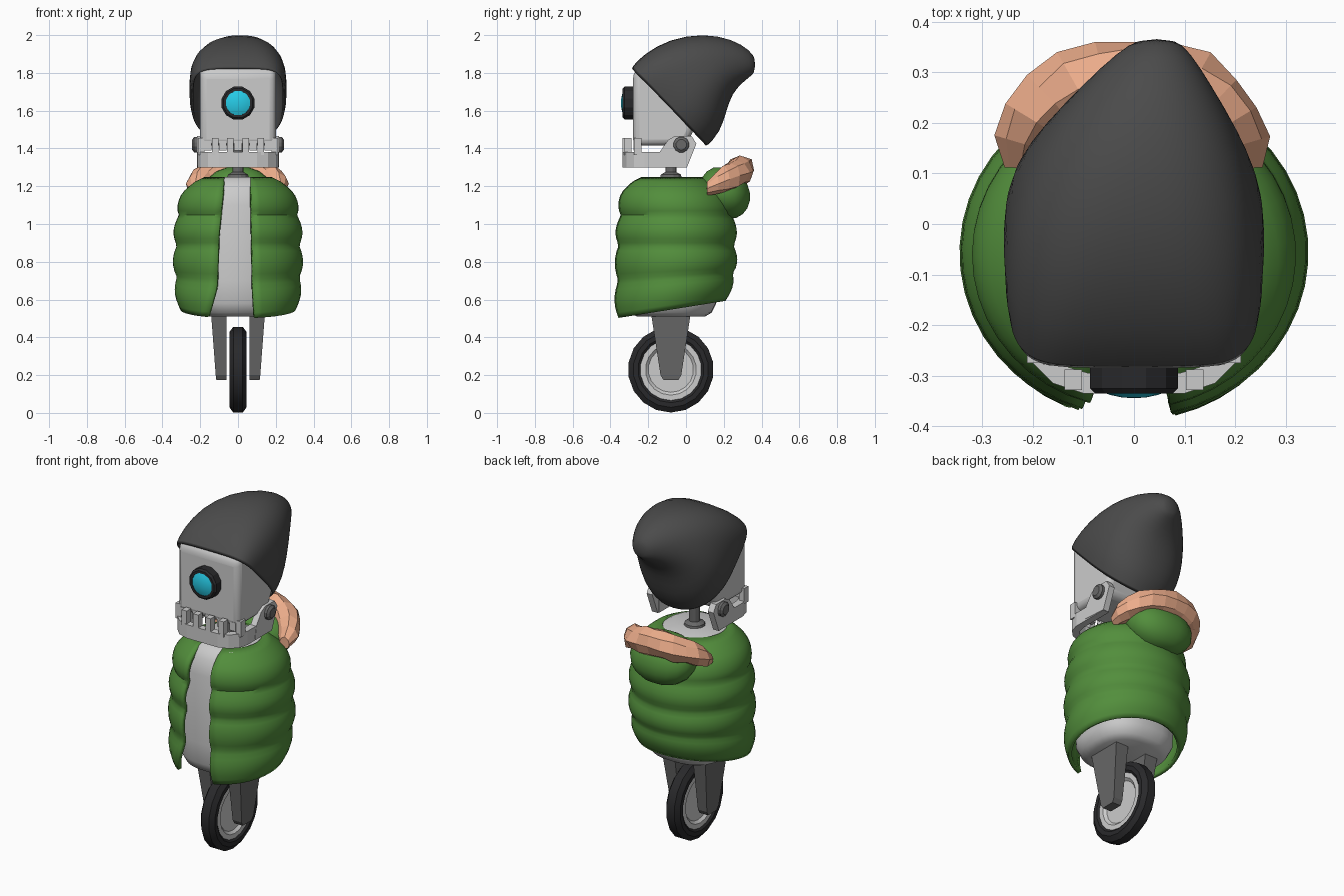
import bpy, bmesh, math, random
from math import sin, cos, pi, asin

if "Cube" in bpy.data.objects:
    bpy.data.objects.remove(bpy.data.objects["Cube"])

random.seed(4)

def material(name, rgb):
    m = bpy.data.materials.new(name)
    m.diffuse_color = (*rgb, 1)
    m.use_nodes = True
    m.node_tree.nodes["Principled BSDF"].inputs["Base Color"].default_value = m.diffuse_color
    return m

GREEN = material("green_cloth", (0.085, 0.27, 0.045))
FUR = material("tan_fur", (0.85, 0.42, 0.26))
HAT = material("dark_knit", (0.07, 0.07, 0.07))
BLACK = material("black_rubber", (0.022, 0.022, 0.024))
STEEL = material("dark_steel", (0.14, 0.14, 0.14))
CYAN = material("cyan_glass", (0.02, 0.6, 0.8))
GREY = None

def loft(name, rings, mat=GREY, closed=True, caps=True, loop=False, angle=None):
    """Skin a list of equally long point rings."""
    bm = bmesh.new()
    vr = [[bm.verts.new(p) for p in r] for r in rings]
    n = len(rings[0])
    pairs = list(zip(vr, vr[1:])) + ([(vr[-1], vr[0])] if loop else [])
    for a, b in pairs:
        for i in range(n if closed else n - 1):
            j = (i + 1) % n
            bm.faces.new((a[i], a[j], b[j], b[i]))
    if caps and closed and not loop:
        bm.faces.new(vr[0])
        bm.faces.new(vr[-1])
    bmesh.ops.recalc_face_normals(bm, faces=bm.faces)
    me = bpy.data.meshes.new(name)
    bm.to_mesh(me)
    bm.free()
    ob = bpy.data.objects.new(name, me)
    bpy.context.collection.objects.link(ob)
    if mat:
        me.materials.append(mat)
    if angle:
        bpy.ops.object.select_all(action='DESELECT')
        ob.select_set(True)
        bpy.context.view_layer.objects.active = ob
        bpy.ops.object.shade_smooth_by_angle(angle=math.radians(angle))
    return ob

def sup(n, k):
    """Unit superellipse points."""
    out = []
    for i in range(k):
        c, s = cos(2 * pi * i / k), sin(2 * pi * i / k)
        out.append((math.copysign(abs(c) ** (2 / n), c), math.copysign(abs(s) ** (2 / n), s)))
    return out

def interp(table, t):
    for (a, u), (b, v) in zip(table, table[1:]):
        if t <= b:
            return u + (v - u) * max(0, (t - a) / (b - a))
    return table[-1][1]

def lathe(name, prof, axis, centre, k, mat=GREY, **kw):
    """Revolve (along, radius) pairs about x, y or z."""
    rings = []
    for h, r in prof:
        ring = []
        for i in range(k):
            u, v = r * cos(2 * pi * (i + .5) / k), r * sin(2 * pi * (i + .5) / k)
            p = {'x': (h, u, v), 'y': (u, h, v), 'z': (u, v, h)}[axis]
            ring.append(tuple(a + b for a, b in zip(p, centre)))
        rings.append(ring)
    return loft(name, rings, mat, **kw)

def box(name, c, s, mat=GREY):
    q = [(-.5, -.5), (.5, -.5), (.5, .5), (-.5, .5)]
    return loft(name, [[(c[0] + s[0]*u, c[1] + s[1]*v, c[2] + s[2]*w) for u, v in q] for w in (-.5, .5)], mat)

def prism(name, yz, x0, x1, mat=GREY):
    return loft(name, [[(x, y, z) for y, z in yz] for x in (x0, x1)], mat)

# Wheel: tyre and dished disc
W = (0, -0.08, 0.229)
lathe("tyre", [(-.03, .155), (-.045, .175), (-.045, .2), (-.025, .227), (.025, .227),
               (.045, .2), (.045, .175), (.03, .155)], 'x', W, 18, BLACK, loop=True, angle=25)
lathe("wheel_disc", [(-.022, .12), (-.036, .135), (-.036, .165), (.036, .165), (.036, .135), (.022, .12)],
      'x', W, 18, angle=25)

# Fork legs
for s, side in ((-1, "left"), (1, "right")):
    legs = [(.56, .06, .145, -.19, .03), (.2, .06, .118, -.135, -.025), (.175, .06, .115, -.12, -.04)]
    loft(f"{side}_fork_leg", [[(s*a, c, z), (s*b, c, z), (s*b, d, z), (s*a, d, z)] for z, a, b, c, d in legs], STEEL)

# Torso shell
torso = [(.51, .18), (.53, .215), (.58, .24), (.7, .245), (1.1, .245), (1.19, .222), (1.235, .185), (1.25, .15)]
loft("torso", [[(x*r, -.08 + y*r, z) for x, y in sup(2.5, 32)] for z, r in torso], angle=35)

# Open puffer jacket with quilted bulges
width = [(.565, .295), (.75, .315), (.95, .312), (1.08, .298), (1.16, .27), (1.21, .232), (1.24, .17)]
shift = [(.565, -.08), (.75, -.057), (1.05, -.055), (1.24, -.08)]
gap_l = [(.565, .155), (.7, .11), (.95, .10), (1.24, .07)]
gap_r = [(.565, .085), (.7, .075), (1.24, .065)]
rows = []
for i in range(29):
    z = .565 + .675 * i / 28
    hw = interp(width, z)
    if z < 1.2:
        hw += .02 * abs(sin(pi * (z - .565) / .16))
    a0, a1 = asin(interp(gap_r, z) / hw), 2 * pi - asin(interp(gap_l, z) / hw)
    row = []
    for k in range(41):
        a = a0 + (a1 - a0) * k / 40
        y = interp(shift, z) - .95 * hw * cos(a)
        row.append((hw * sin(a), y, z + .17 * y * max(0, (.85 - z) / .285)))
    rows.append(row)
jacket = loft("jacket", rows, GREEN, closed=False, angle=40)
sol = jacket.modifiers.new("thickness", 'SOLIDIFY')
sol.thickness, sol.offset = .022, 0

# Hood bag hanging at the back
hood = []
for i in range(1, 10):
    t = pi * i / 10
    r = sin(t)
    hood.append([(.195 * r * x, .205 + .135 * r * y + .02 * cos(t), 1.165 - .14 * cos(t)) for x, y in sup(2.2, 18)])
loft("hood", hood, GREEN, angle=40)

# Faceted fur trim around the hood
trim = []
for i in range(13):
    t = -1 + 2 * i / 12
    a = t * pi / 2 * .98
    c = (.225 * sin(a), .105 + .185 * cos(a), 1.185 + .1 * cos(a))
    r = .045 + .035 * cos(a) ** .7
    if i in (0, 12):
        r *= .7
    ring = []
    for k in range(8):
        b, q = 2 * pi * k / 8, r * random.uniform(.86, 1.12)
        ring.append((c[0] + q*cos(b)*sin(a), c[1] + q*cos(b)*cos(a), c[2] + q*sin(b)))
    trim.append(ring)
loft("fur_trim", trim, FUR)

# Neck
lathe("neck", [(1.24, .06), (1.262, .055), (1.275, .03), (1.42, .03)], 'z', (0, -.08, 0), 12, STEEL)

# Head block
head = prism("head", [(-.28, 1.415), (-.28, 1.80), (-.23, 1.845), (-.05, 1.88), (.08, 1.82), (.09, 1.6), (0, 1.415)],
             -.2, .2)
bev = head.modifiers.new("rounding", 'BEVEL')
bev.width, bev.segments = .035, 3
bpy.context.view_layer.objects.active = head
head.select_set(True)
bpy.ops.object.shade_smooth_by_angle(angle=math.radians(40))

# U-shaped jaw
half = [(.215, 0, .175, 0), (.215, -.22, .175, -.21), (.2, -.275, .165, -.25),
        (.16, -.315, .14, -.28), (.1, -.335, .09, -.295)]
path = half + [(-a, b, -c, d) for a, b, c, d in reversed(half)]
loft("jaw", [[(a, b, 1.3), (a, b, 1.38), (c, d, 1.38), (c, d, 1.3)] for a, b, c, d in path])

# Jaw hinges and bolts
for s, side in ((-1, "left"), (1, "right")):
    prism(f"{side}_jaw_arm", [(-.15, 1.31), (-.14, 1.38), (-.095, 1.445), (-.06, 1.465), (.03, 1.465),
                              (.055, 1.425), (.005, 1.3)], s * .18, s * .217)
    lathe(f"{side}_hinge_bolt", [(s*.21, .042), (s*.232, .042), (s*.243, .028)], 'x', (0, -.025, 1.42), 12, STEEL)

# Interlocking teeth
for s in (-1, 1):
    for x, y in ((.04, -.315), (.12, -.308), (.195, -.255)):
        box("lower_tooth", (s * x, y, 1.41), (.034, .04, .09))
    for x in (.08, .16):
        box("upper_tooth", (s * x, -.262, 1.415), (.04, .032, .05))
box("upper_tooth", (0, -.262, 1.415), (.04, .032, .05))

# Eye
lathe("eye_rim", [(-.27, .09), (-.325, .09), (-.335, .08), (-.335, .066), (-.31, .064)], 'y', (0, 0, 1.64), 12, BLACK)
lathe("eye_lens", [(-.3, .066), (-.331, .066), (-.338, .048), (-.343, .024), (-.344, .006)], 'y', (0, 0, 1.64), 16,
      CYAN, angle=60)

# Slouched hat: tilted rings (front y,z / back y,z / half width / front exponent / sideways drift)
rings = []
for fy, fz, by, bz, hw, n, dx in (
        (-.295, 1.825, .11, 1.405, .25, 5, 0), (-.225, 1.90, .185, 1.49, .263, 3.6, 0),
        (-.09, 1.98, .215, 1.60, .25, 2.7, 0), (.09, 2.01, .245, 1.69, .2, 2.3, .01),
        (.245, 1.98, .295, 1.745, .13, 2, .025), (.34, 1.92, .345, 1.785, .07, 2, .04),
        (.37, 1.87, .362, 1.80, .035, 2, .045)):
    top, low = sup(n, 32), sup(2.2, 32)
    ring = []
    for (u, v), (p, q) in zip(top, low):
        if v < 0:
            u, v = p, q
        ring.append((hw*u + dx, (fy+by)/2 + v*(fy-by)/2, (fz+bz)/2 + v*(fz-bz)/2))
    rings.append(ring)
hat = loft("hat", rings, HAT, angle=80)
bm = bmesh.new()
bm.from_mesh(hat.data)
brim = [f for f in bm.faces if len(f.verts) > 4 and f.calc_center_median().y < .1]
bmesh.ops.delete(bm, geom=brim, context='FACES_ONLY')
bm.to_mesh(hat.data)
bm.free()
sol = hat.modifiers.new("thickness", 'SOLIDIFY')
sol.thickness = .018
sub = hat.modifiers.new("smooth", 'SUBSURF')
sub.levels = sub.render_levels = 1
